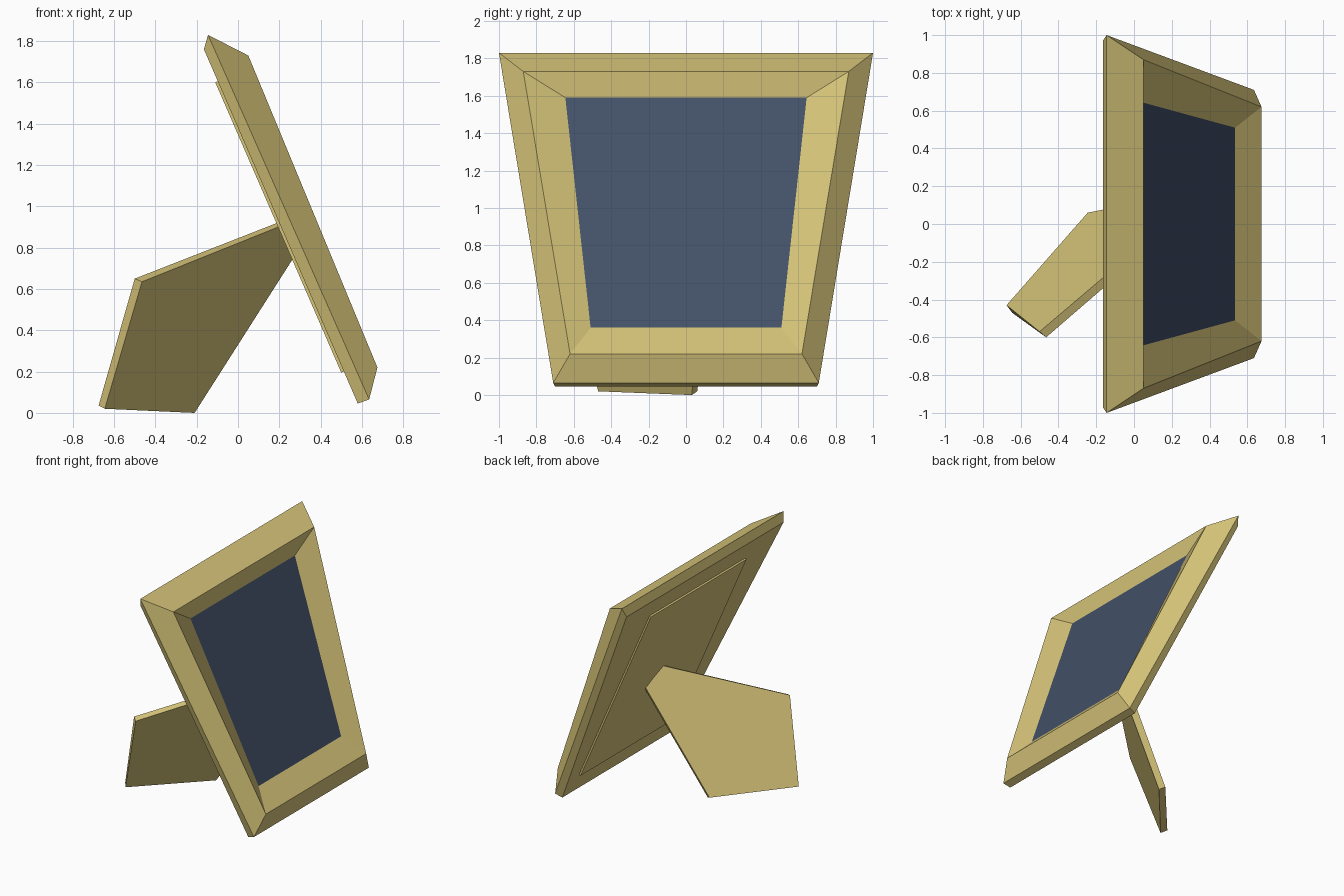
import bpy, bmesh

if "Cube" in bpy.data.objects:
    bpy.data.objects.remove(bpy.data.objects["Cube"])


def material(name, rgb):
    m = bpy.data.materials.new(name)
    m.diffuse_color = (*rgb, 1)
    m.use_nodes = True
    m.node_tree.nodes["Principled BSDF"].inputs["Base Color"].default_value = m.diffuse_color
    return m


GOLD = material("gold", (0.67, 0.55, 0.19))
BLUE = material("dark_blue", (0.056, 0.082, 0.136))


def trapezoid(top, bottom):
    """Corner loop, each end given as (x, half width in y, z)."""
    (tx, ty, tz), (bx, by, bz) = top, bottom
    return [(tx, -ty, tz), (tx, ty, tz), (bx, by, bz), (bx, -by, bz)]


def loft(name, loops, mat, cap_start=True, cap_end=True):
    """Bridge matching loops into a flat-faced shell."""
    bm = bmesh.new()
    rings = [[bm.verts.new(p) for p in loop] for loop in loops]
    for a, b in zip(rings, rings[1:]):
        n = len(a)
        for i in range(n):
            j = (i + 1) % n
            bm.faces.new((a[i], a[j], b[j], b[i]))
    if cap_start:
        bm.faces.new(rings[0][::-1])
    if cap_end:
        bm.faces.new(rings[-1])
    if len(rings) > 1:
        bmesh.ops.recalc_face_normals(bm, faces=bm.faces[:])
    mesh = bpy.data.meshes.new(name)
    bm.to_mesh(mesh)
    bm.free()
    mesh.materials.append(mat)
    ob = bpy.data.objects.new(name, mesh)
    bpy.context.collection.objects.link(ob)
    return ob


# Frame: picture opening, front ridge, outer edge, back edge
opening = trapezoid((0.04, 0.645, 1.59), (0.535, 0.51, 0.36))
ridge = trapezoid((0.05, 0.87, 1.73), (0.675, 0.62, 0.22))
outer = trapezoid((-0.145, 1.0, 1.83), (0.635, 0.71, 0.065))
back = trapezoid((-0.165, 0.97, 1.76), (0.58, 0.70, 0.045))
loft("frame", [opening, ridge, outer, back], GOLD, cap_start=False)

# Picture filling the opening (faces +x)
loft("picture", [opening], BLUE, cap_end=False)

# Thin backing board on the rear
board = trapezoid((-0.11, 0.59, 1.60), (0.50, 0.59, 0.195))
board_in = [(x + 0.022, y, z + 0.01) for x, y, z in board]
loft("backing_board", [board, board_in], GOLD)

# Five-sided slab leg, swung out to one side
leg_inner = [(-0.465, -0.60, 0.635), (-0.645, -0.47, 0.02), (-0.21, 0.03, 0.0),
             (0.265, 0.12, 0.745), (0.195, -0.03, 0.90)]
leg_outer = [(-0.50, -0.57, 0.65), (-0.675, -0.43, 0.035), (-0.245, 0.06, 0.02),
             (0.24, 0.155, 0.785), (0.19, 0.017, 0.92)]
loft("support_leg", [leg_inner, leg_outer], GOLD)
